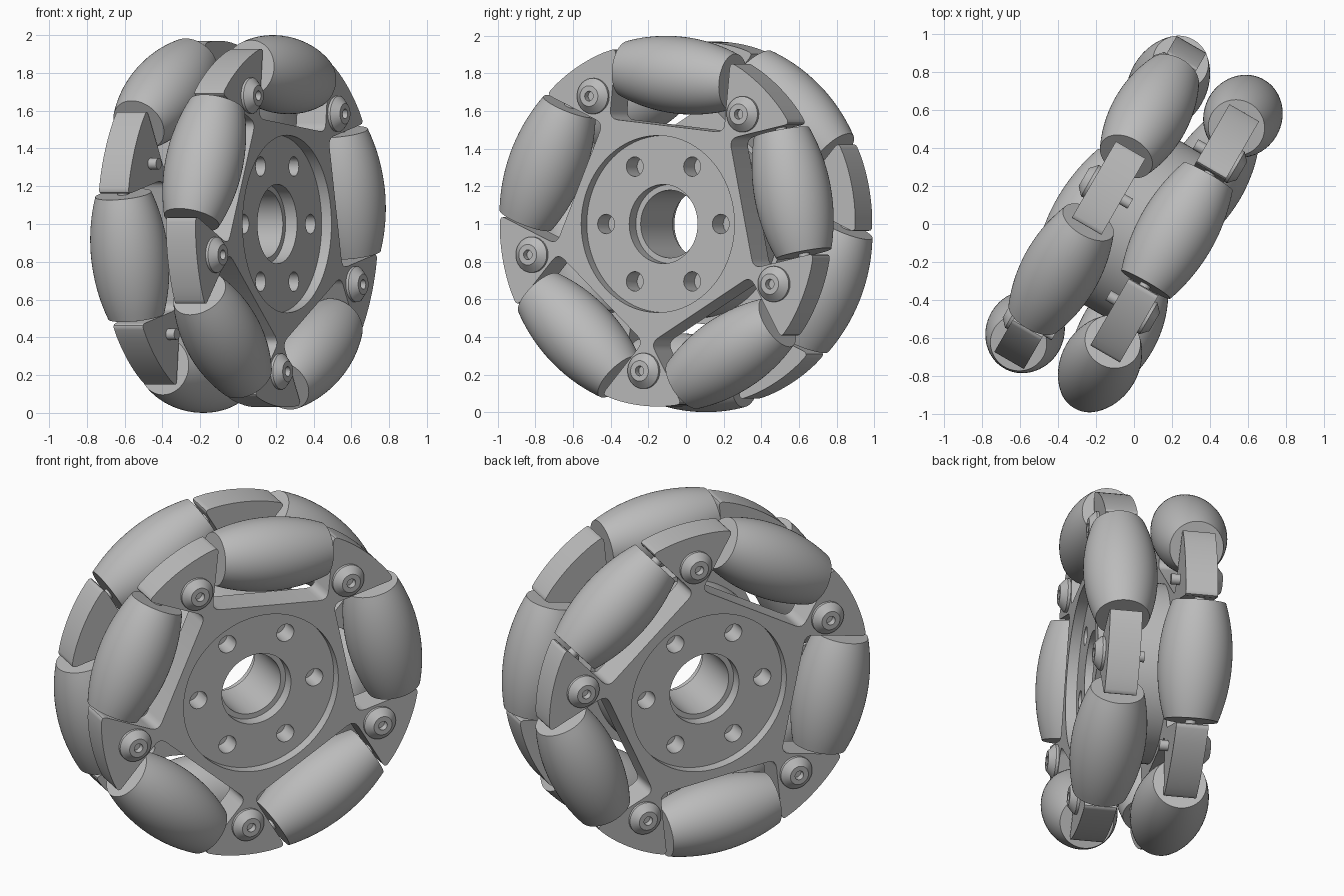
import bpy, bmesh, math
from math import sin, cos, radians, sqrt, pi
from mathutils import Matrix, Vector

old = bpy.data.objects.get("Cube")
if old:
    bpy.data.objects.remove(old, do_unlink=True)

# One grey for the whole wheel
GREY = (0.5, 0.5, 0.5, 1)
grey = bpy.data.materials.new("mid_grey")
grey.diffuse_color = GREY
grey.use_nodes = True
grey.node_tree.nodes["Principled BSDF"].inputs["Base Color"].default_value = GREY

# Wheel frame: local z is the axle, turned 30 degrees in plan
WHEEL = Matrix(((0.5, 0, 0.866, 0), (0.866, 0, -0.5, 0), (0, 1, 0, 1), (0, 0, 0, 1)))
FLIP = Matrix.Rotation(pi, 4, Vector((cos(radians(66)), sin(radians(66)), 0)))
MID, ROLLER_D, R = 0.213, 0.795, 1.0
INNER, OUTER = 0.12, 0.30


def finish(bm, name, matrix):
    bmesh.ops.remove_doubles(bm, verts=bm.verts, dist=1e-5)
    bmesh.ops.recalc_face_normals(bm, faces=bm.faces)
    me = bpy.data.meshes.new(name)
    bm.to_mesh(me)
    bm.free()
    me.transform(matrix)
    me.materials.append(grey)
    ob = bpy.data.objects.new(name, me)
    bpy.context.collection.objects.link(ob)
    return ob


def smooth(ob):
    bpy.ops.object.select_all(action='DESELECT')
    ob.select_set(True)
    bpy.context.view_layer.objects.active = ob
    bpy.ops.object.shade_smooth_by_angle(angle=radians(30))


def lathe(name, profile, matrix, steps=48, closed=False):
    """Spin (radius, height) points about local z."""
    bm = bmesh.new()
    vs = [bm.verts.new((r, 0, h)) for r, h in profile]
    pairs = list(zip(vs, vs[1:])) + ([(vs[-1], vs[0])] if closed else [])
    es = [bm.edges.new(p) for p in pairs]
    bmesh.ops.spin(bm, geom=vs + es, cent=(0, 0, 0), axis=(0, 0, 1),
                   angle=2 * pi, steps=steps, use_duplicate=False)
    return finish(bm, name, matrix)


def rod(name, r, a, b, matrix, steps=24):
    return lathe(name, [(0, a), (r, a), (r, b), (0, b)], matrix, steps)


def turn(deg):
    return Matrix.Rotation(radians(deg), 4, 'Z')


def fillet(prev, p, nxt, size):
    """Round a profile corner."""
    a = p + (prev - p).normalized() * size
    b = p + (nxt - p).normalized() * size
    return [a.lerp(p, t).lerp(p.lerp(b, t), t) for t in (0, 0.25, 0.5, 0.75, 1)]


def plate_outline(half=0.352, floor=0.525, rim=0.97):
    """Disc with five notches; notch k is centred at 84 + 72k degrees."""
    pts = []
    edge = math.asin(half / rim)
    top = rim * cos(edge)
    for k in range(5):
        rot = radians(84 + 72 * k)
        out, tan = Vector((cos(rot), sin(rot))), Vector((-sin(rot), cos(rot)))
        corner = [out * h + tan * t for t, h in
                  ((-half, top), (-half, floor), (half, floor), (half, top))]
        arc = [Vector((cos(a), sin(a))) * rim for a in
               [rot + edge + (radians(72) - 2 * edge) * i / 12 for i in range(13)]]
        before = Vector((cos(rot - edge - 0.1), sin(rot - edge - 0.1))) * rim
        pts += fillet(before, corner[0], corner[1], 0.035)
        pts += fillet(corner[0], corner[1], corner[2], 0.05)
        pts += fillet(corner[1], corner[2], corner[3], 0.05)
        pts += fillet(corner[2], arc[0], arc[3], 0.035)
        pts += arc[2:-2]
    return pts


def side_plate(name, matrix, hole_turn):
    bm = bmesh.new()
    face = bm.faces.new([bm.verts.new((p.x, p.y, INNER)) for p in plate_outline()])
    ext = bmesh.ops.extrude_face_region(bm, geom=[face])
    bmesh.ops.translate(bm, vec=(0, 0, OUTER - INNER),
                        verts=[v for v in ext["geom"] if isinstance(v, bmesh.types.BMVert)])
    plate = finish(bm, name, matrix)
    # Recess, bore and ring of six holes
    cutters = [rod("recess_cutter", 0.47, 0.24, 0.4, matrix, 96),
               rod("bore_cutter", 0.21, 0, 0.4, matrix, 64)]
    for k in range(6):
        place = turn(hole_turn + 60 * k) @ Matrix.Translation((0.352, 0, 0))
        cutters.append(rod("hole_cutter", 0.052, 0, 0.4, matrix @ place))
    for c in cutters:
        c.hide_render = True
        mod = plate.modifiers.new("cut", 'BOOLEAN')
        mod.operation, mod.solver, mod.object = 'DIFFERENCE', 'EXACT', c
    bpy.context.view_layer.update()
    dg = bpy.context.evaluated_depsgraph_get()
    cut = bpy.data.meshes.new_from_object(plate.evaluated_get(dg))
    plate.modifiers.clear()
    plate.data = cut
    for c in cutters:
        bpy.data.objects.remove(c, do_unlink=True)
    smooth(plate)


def build_row(side, matrix, hole_turn):
    side_plate(side + "_plate", matrix, hole_turn)
    half = 0.33
    xs = [half * (i / 10 - 1) for i in range(21)]
    barrel = [(sqrt(R * R - x * x) - ROLLER_D, x) for x in xs]
    barrel = [(0.03, -half)] + barrel + [(0.03, half)]
    for k in range(5):
        # Barrel roller on its axle, lying along the rim
        lay = (turn(84 + 72 * k) @ Matrix.Translation((ROLLER_D, 0, MID))
               @ Matrix.Rotation(-pi / 2, 4, 'X'))
        smooth(lathe(f"{side}_roller_{k + 1}", barrel, matrix @ lay, 64, True))
        smooth(rod(f"{side}_axle_{k + 1}", 0.03, -0.39, 0.39, matrix @ lay, 16))
        # Clamping screw through each lug, tip showing inside
        at = turn(48 + 72 * k) @ Matrix.Translation((0.785, 0, 0))
        head = [(0, 0.07), (0.03, 0.07), (0.03, 0.29), (0.095, 0.29), (0.095, 0.315),
                (0.055, 0.352), (0.026, 0.352), (0.026, 0.315), (0, 0.315)]
        smooth(lathe(f"{side}_screw_{k + 1}", head, matrix @ at, 32))


build_row("front", WHEEL, 0)
build_row("rear", WHEEL @ FLIP, 12)

# Hub spacer between the plates and the stepped bore sleeve
smooth(lathe("hub_spacer", [(0.2, -0.125), (0.5, -0.125), (0.5, 0.125), (0.2, 0.125)],
             WHEEL, 96, True))
smooth(lathe("bore_sleeve", [(0.18, -0.17), (0.215, -0.17), (0.215, 0.17), (0.18, 0.17)],
             WHEEL, 64, True))
